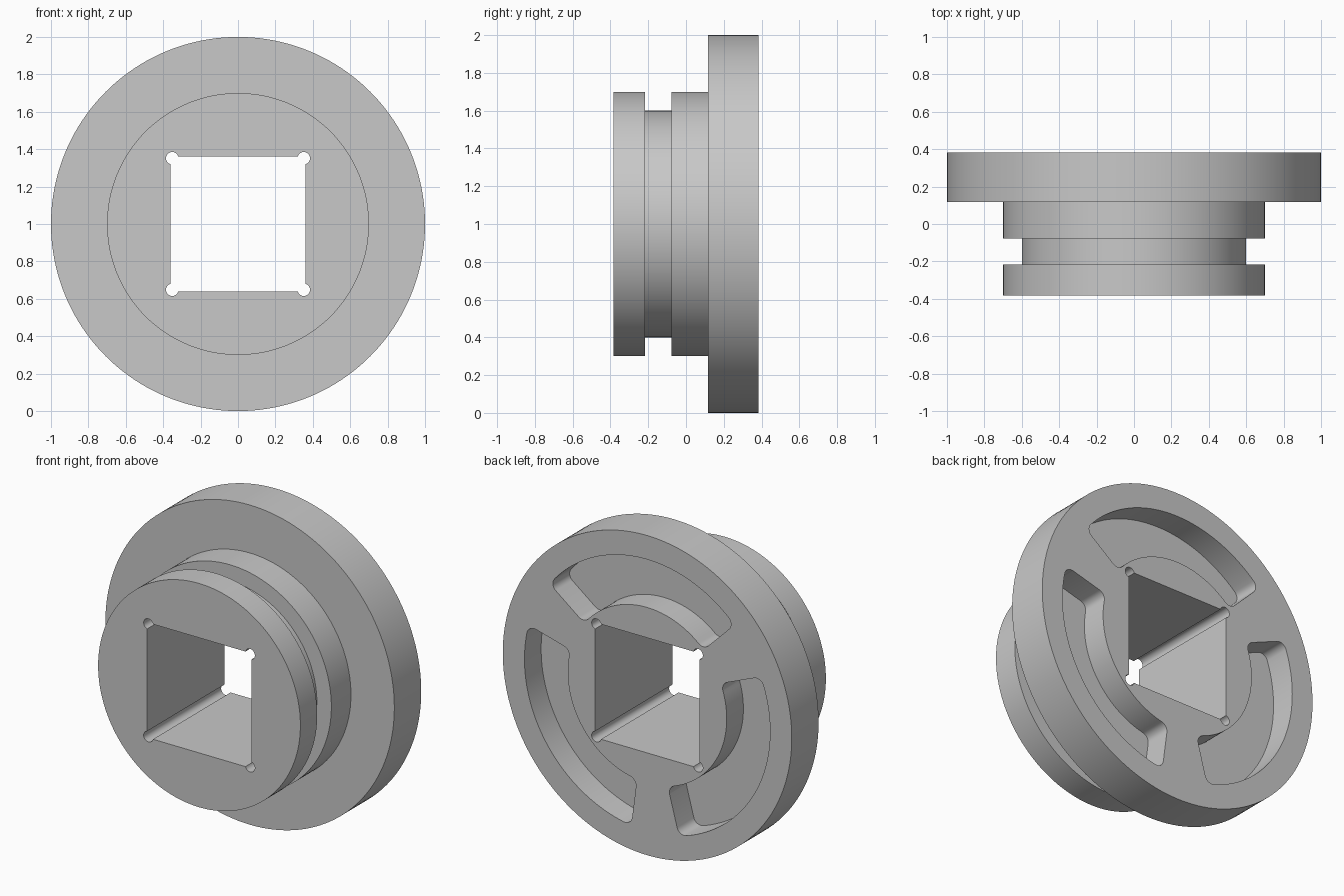
import bpy, bmesh
from math import sin, cos, asin, acos, pi, radians

cube = bpy.data.objects.get("Cube")
if cube:
    bpy.data.objects.remove(cube, do_unlink=True)

grey = bpy.data.materials.new("plain grey")
grey.use_nodes = True
colour = (0.58, 0.58, 0.58, 1)
grey.diffuse_color = colour
grey.node_tree.nodes["Principled BSDF"].inputs["Base Color"].default_value = colour

SEG = 160
FRONT, BACK = -0.383, 0.383


def loft(name, rings):
    """Closed solid through a list of equal-length rings of points."""
    bm = bmesh.new()
    loops = [[bm.verts.new(p) for p in ring] for ring in rings]
    n = len(loops[0])
    for a, b in zip(loops, loops[1:]):
        for i in range(n):
            j = (i + 1) % n
            bm.faces.new((a[i], a[j], b[j], b[i]))
    bm.faces.new(loops[0])
    bm.faces.new(loops[-1])
    bmesh.ops.recalc_face_normals(bm, faces=bm.faces)
    mesh = bpy.data.meshes.new(name)
    bm.to_mesh(mesh)
    bm.free()
    mesh.materials.append(grey)
    obj = bpy.data.objects.new(name, mesh)
    bpy.context.collection.objects.link(obj)
    return obj


def prism(name, outline, y0, y1):
    return loft(name, [[(x, y, z + 1) for x, z in outline] for y in (y0, y1)])


def arc(cx, cz, r, a0, a1, n):
    return [(cx + r * cos(a0 + (a1 - a0) * i / n), cz + r * sin(a0 + (a1 - a0) * i / n))
            for i in range(n + 1)]


def turn(points, a):
    return [(x * cos(a) - z * sin(a), x * sin(a) + z * cos(a)) for x, z in points]


# Turned body: grooved hub and wide flange
profile = [(0.7, FRONT), (0.7, -0.217), (0.6, -0.217), (0.6, -0.077),
           (0.7, -0.077), (0.7, 0.117), (1.0, 0.117), (1.0, BACK)]
body = loft("flanged_hub", [[(r * cos(2 * pi * i / SEG), y, 1 + r * sin(2 * pi * i / SEG))
                             for i in range(SEG)] for r, y in profile])

# Square bore with round corner reliefs
half, centre, relief = 0.36, 0.352, 0.033
reach = acos((half - centre) / relief)
corner = arc(centre, centre, relief, -reach, pi / 2 + reach, 20)
bore = [p for k in range(4) for p in turn(corner, k * pi / 2)]
cutters = [prism("bore_cutter", bore, -1, 1)]

# Three curved pockets with rounded corners in the back
outer, inner, fillet, span = 0.85, 0.55, 0.05, radians(48.75)
ro, ri = outer - fillet, inner + fillet
ao, ai = span - asin(fillet / ro), span - asin(fillet / ri)
side = (arc(0, 0, outer, 0, ao, 24)[:-1]
        + arc(ro * cos(ao), ro * sin(ao), fillet, ao, span + pi / 2, 8)
        + arc(ri * cos(ai), ri * sin(ai), fillet, span + pi / 2, ai + pi, 8)
        + arc(0, 0, inner, ai, 0, 24)[1:])
pocket = side + [(x, -z) for x, z in side[-2:0:-1]]
for k in range(3):
    angle = radians(86.25 + 120 * k)
    cutters.append(prism("pocket_cutter", turn(pocket, angle), BACK - 0.165, 1))

# Cut the body
bpy.context.view_layer.objects.active = body
for cutter in cutters:
    cutter.hide_render = True
    mod = body.modifiers.new("cut", "BOOLEAN")
    mod.operation = "DIFFERENCE"
    mod.solver = "EXACT"
    mod.object = cutter
    bpy.ops.object.modifier_apply(modifier=mod.name)
    bpy.data.objects.remove(cutter, do_unlink=True)

bpy.ops.object.select_all(action="DESELECT")
body.select_set(True)
bpy.ops.object.shade_smooth_by_angle(angle=radians(30))
